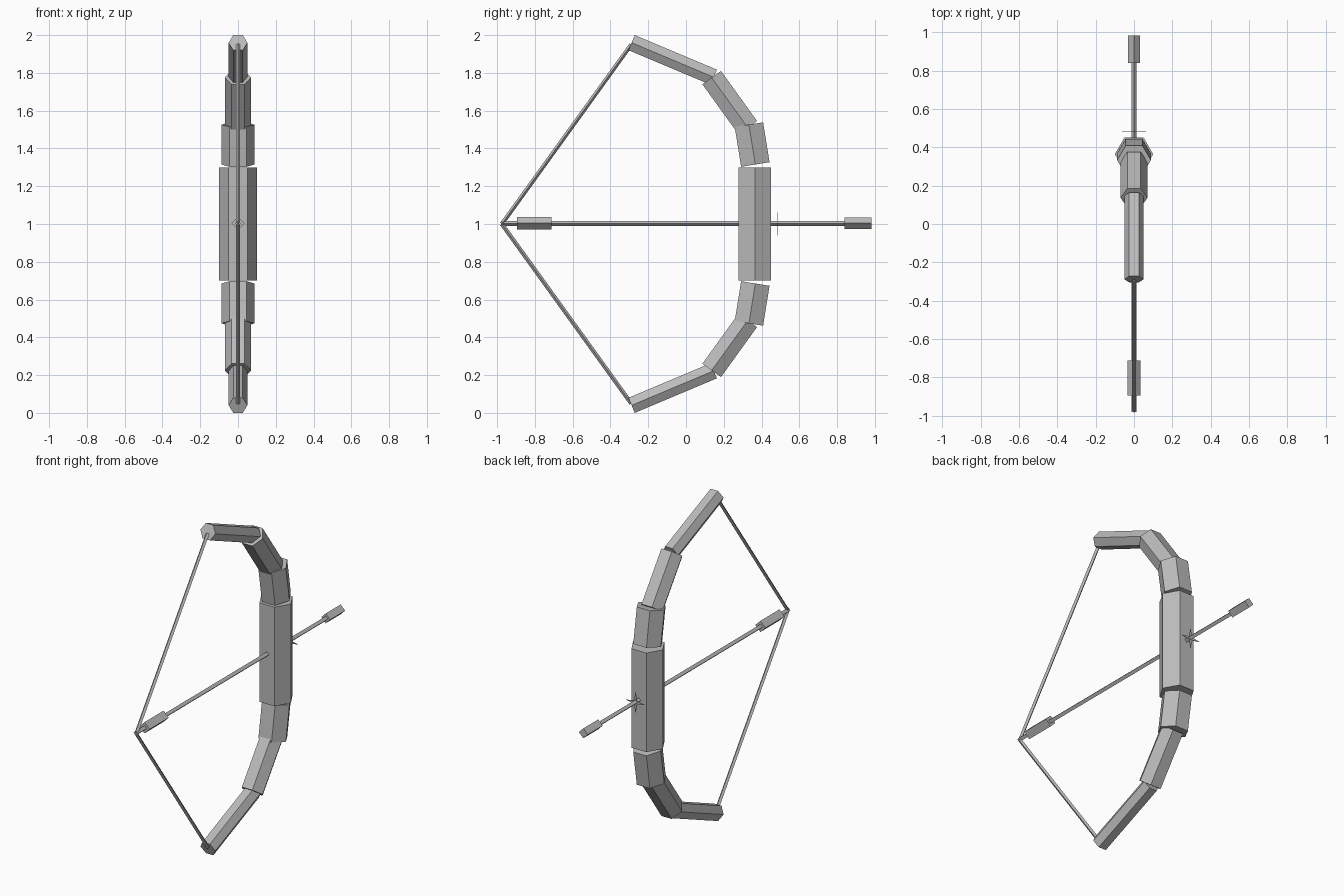
import bpy, math
from mathutils import Vector

if "Cube" in bpy.data.objects:
    bpy.data.objects.remove(bpy.data.objects["Cube"])

grey = bpy.data.materials.new("plain_grey")
grey.diffuse_color = (0.5, 0.5, 0.5, 1)
grey.use_nodes = True
grey.node_tree.nodes["Principled BSDF"].inputs["Base Color"].default_value = grey.diffuse_color


def make(name, verts, faces):
    me = bpy.data.meshes.new(name)
    me.from_pydata(verts, [], faces)
    me.materials.append(grey)
    ob = bpy.data.objects.new(name, me)
    bpy.context.collection.objects.link(ob)
    return ob


def prism(name, a, b, radii):
    """Prism between two (y, z) points; radii lists the corner distances, first corner on +x."""
    a, b = Vector((0, *a)), Vector((0, *b))
    x = Vector((1, 0, 0))
    side = (b - a).normalized().cross(x)
    n = len(radii)
    ring = [x * r * math.cos(math.tau * k / n) + side * r * math.sin(math.tau * k / n)
            for k, r in enumerate(radii)]
    faces = [(k, (k + 1) % n, n + (k + 1) % n, n + k) for k in range(n)]
    faces += [tuple(reversed(range(n))), tuple(range(n, 2 * n))]
    return make(name, [a + p for p in ring] + [b + p for p in ring], faces)


# Hexagonal grip
prism("grip", (0.364, 0.70), (0.364, 1.30), [0.10] * 6)

# Limbs and string halves, mirrored about the arrow height z = 1
limbs = [("inner_limb", (0.367, 0.315), (0.333, 0.526), 0.088),
         ("middle_limb", (0.327, 0.51), (0.136, 0.775), 0.070),
         ("outer_limb", (0.147, 0.777), (-0.288, 0.960), 0.050)]
for label, s in (("upper", 1), ("lower", -1)):
    for part, a, b, r in limbs:
        prism(f"{label}_{part}", (a[0], 1 + s * a[1]), (b[0], 1 + s * b[1]), [r] * 6)
    prism(f"{label}_string", (-0.975, 1), (-0.29, 1 + s * 0.95), [0.011] * 4)

# Arrow: shaft, fletching, head and the thin four-pointed star before the grip
prism("arrow_shaft", (-0.98, 1.003), (0.90, 1.003), [0.014] * 4)
prism("arrow_fletching", (-0.895, 1.004), (-0.712, 1.004), [0.034] * 4)
prism("arrow_head", (0.84, 1.004), (0.983, 1.004), [0.030] * 4)
prism("arrow_star", (0.481, 1.0), (0.484, 1.0), [0.062, 0.014] * 4)
